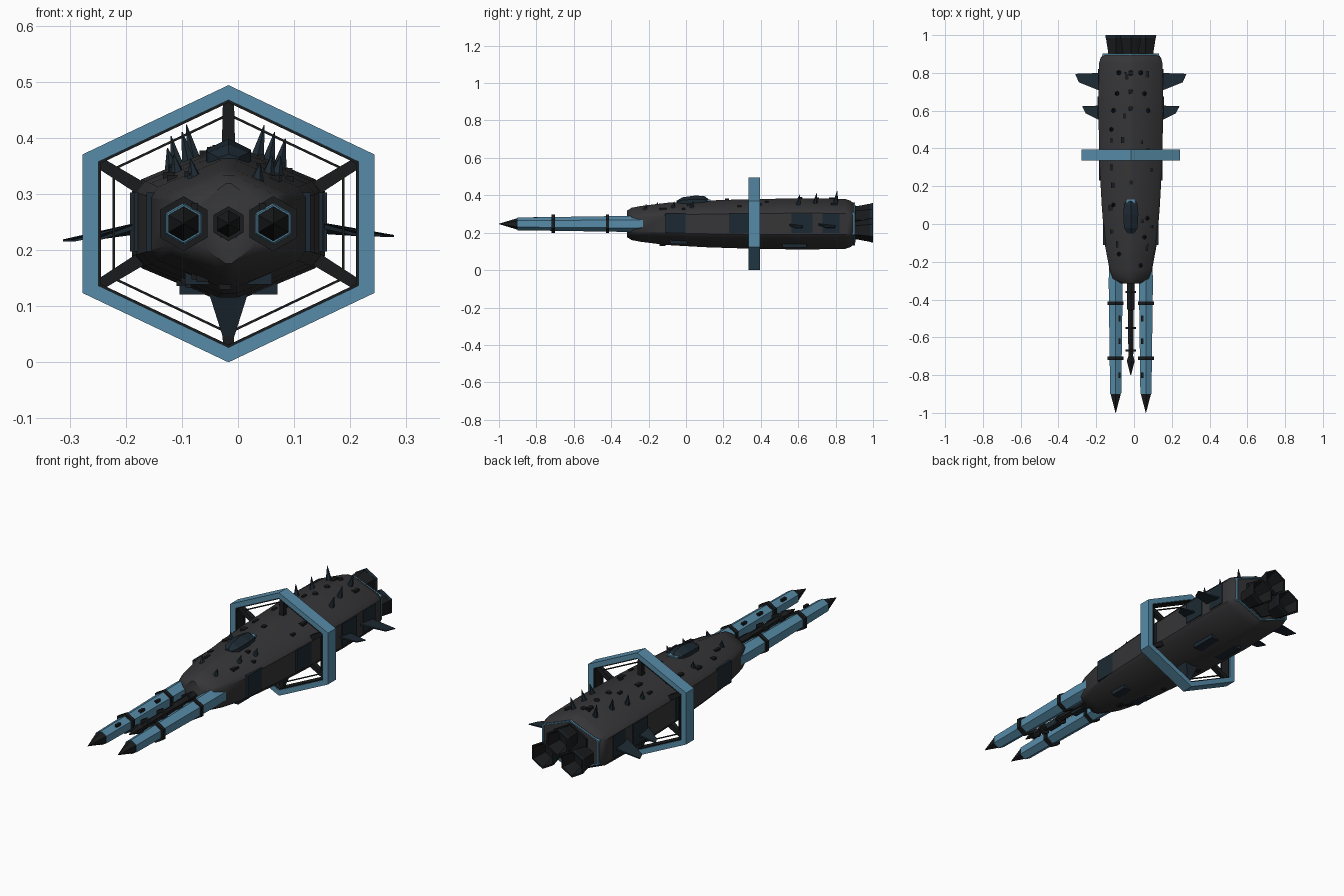
import bpy, bmesh, math, random
from mathutils import Vector

if "Cube" in bpy.data.objects:
    bpy.data.objects.remove(bpy.data.objects["Cube"])

random.seed(4)
CX, CZ = -0.017, 0.247   # main axis of the ship


def mat(name, c):
    m = bpy.data.materials.new(name)
    m.diffuse_color = (*c, 1)
    m.use_nodes = True
    m.node_tree.nodes["Principled BSDF"].inputs["Base Color"].default_value = m.diffuse_color
    return m


HULL = mat("hull_grey", (0.036, 0.036, 0.039))
BLUE = mat("steel_blue", (0.095, 0.26, 0.39))
NAVY = mat("dark_navy", (0.012, 0.022, 0.032))
BLACK = mat("black", (0.01, 0.011, 0.012))


def make(name, verts, faces, m, smooth=None):
    me = bpy.data.meshes.new(name)
    me.from_pydata([tuple(v) for v in verts], [], faces)
    bm = bmesh.new()
    bm.from_mesh(me)
    bmesh.ops.recalc_face_normals(bm, faces=bm.faces)
    bm.to_mesh(me)
    bm.free()
    ob = bpy.data.objects.new(name, me)
    bpy.context.collection.objects.link(ob)
    me.materials.append(m)
    if smooth:
        bpy.context.view_layer.objects.active = ob
        ob.select_set(True)
        bpy.ops.object.shade_smooth_by_angle(angle=math.radians(smooth))
        ob.select_set(False)
    return ob


def hexagon(w, h, cut=0):
    """Pointed-top hexagon with half width w, half height h; cut trims corners."""
    p = [Vector((w * math.cos(math.radians(90 + 60 * k)) / 0.866,
                 h * math.sin(math.radians(90 + 60 * k)))) for k in range(6)]
    if not cut:
        return p
    return [q for k in range(6) for q in (p[k].lerp(p[k - 1], cut), p[k].lerp(p[(k + 1) % 6], cut))]


def loft(name, sections, m, x=0, z=0, cut=0, smooth=None, closed=False):
    """Skin hexagons (y, half width, half height) along y; closed joins last to first."""
    verts, faces = [], []
    for y, w, h in sections:
        verts += [(CX + x + p.x, y, CZ + z + p.y) for p in hexagon(w, h, cut)]
    n, s = (12 if cut else 6), len(sections)
    for i in range(s if closed else s - 1):
        for k in range(n):
            a, b, j = i * n, ((i + 1) % s) * n, (k + 1) % n
            faces.append((a + k, a + j, b + j, b + k))
    if not closed:
        faces += [tuple(range(n)), tuple(range((s - 1) * n, s * n))]
    return make(name, verts, faces, m, smooth)


def tube(name, sections, m, x=0, z=0):
    """Regular hexagonal tube from (y, radius) pairs."""
    return loft(name, [(y, r * 0.866, r) for y, r in sections], m, x, z)


def hex_ring(name, y0, y1, w, h, t, m):
    k = 1 - t / w
    return loft(name, [(y0, w, h), (y1, w, h), (y1, w * k, h * k), (y0, w * k, h * k)], m, closed=True)


def box(name, x, y, z, sx, sy, sz, m):
    v = [(CX + x + a * sx / 2, y + b * sy / 2, z + c * sz / 2)
         for a in (-1, 1) for b in (-1, 1) for c in (-1, 1)]
    f = [(0, 1, 3, 2), (4, 5, 7, 6), (0, 1, 5, 4), (2, 3, 7, 6), (0, 2, 6, 4), (1, 3, 7, 5)]
    return make(name, v, f, m)


def rod(name, a, b, r0, r1, m, n=4):
    """Tapered bar from a to b (x relative to the axis)."""
    a, b = (Vector((CX + p[0], p[1], p[2])) for p in (a, b))
    q = (b - a).to_track_quat('Z', 'Y')
    v = []
    for c, r in ((a, r0), (b, r1)):
        for k in range(n):
            t = 2 * math.pi * (k + 0.5) / n
            v.append(c + q @ Vector((r * math.cos(t), r * math.sin(t), 0)))
    f = [(k, (k + 1) % n, n + (k + 1) % n, n + k) for k in range(n)]
    return make(name, v, f + [tuple(range(n)), tuple(range(n, 2 * n))], m)


# main hull
SEC = [(-0.315, 0.05, 0.075), (-0.29, 0.095, 0.091), (-0.24, 0.113, 0.101), (-0.1, 0.139, 0.119),
       (0.1, 0.154, 0.131), (0.3, 0.165, 0.138), (0.6, 0.172, 0.144), (0.85, 0.168, 0.141),
       (0.88, 0.16, 0.13), (0.895, 0.148, 0.117)]
loft("hull", SEC, HULL, cut=0.1, smooth=35)


def size_at(y):
    for (y0, w0, h0), (y1, w1, h1) in zip(SEC, SEC[1:]):
        if y <= y1:
            t = (y - y0) / (y1 - y0)
            return w0 + t * (w1 - w0), h0 + t * (h1 - h0)
    return SEC[-1][1:]


def top(x, y):
    w, h = size_at(y)
    return min(h * 0.95, h * (1 - 0.5 * abs(x) / w))


# rear plate, trim and three flared engine bells
tube("rear_plate", [(0.89, 0.10), (0.905, 0.10)], BLACK)
hex_ring("rear_trim", 0.885, 0.903, 0.15, 0.115, 0.008, BLUE)
for i, (x, z) in enumerate([(0, 0.046), (-0.078, -0.034), (0.078, -0.034)]):
    tube(f"engine_bell_{i}", [(0.88, 0.046), (0.92, 0.05), (1.0, 0.065), (1.0, 0.057), (0.93, 0.04)],
         BLACK, x, z)
    loft(f"engine_lip_{i}", [(0.985, 0.0548, 0.0633), (1.0, 0.0569, 0.0657), (1.0, 0.053, 0.0612),
                             (0.985, 0.051, 0.059)], NAVY, x, z, closed=True)

# large hexagonal ring with lining and inner wire frame
hex_ring("ring", 0.335, 0.395, 0.26, 0.247, 0.028, BLUE)
hex_ring("ring_lining", 0.34, 0.39, 0.233, 0.2214, 0.006, BLACK)
hex_ring("ring_wire", 0.361, 0.369, 0.207, 0.197, 0.005, BLACK)

# radial struts from hull to ring
for k, (o, i) in enumerate(zip(hexagon(0.232, 0.22), hexagon(0.155, 0.125))):
    rod(f"ring_strut_{k}", (i.x, 0.365, CZ + i.y), (o.x, 0.365, CZ + o.y), 0.017, 0.014, BLACK)
rod("belly_pylon", (0, 0.365, 0.125), (0, 0.365, 0.04), 0.05, 0.012, NAVY)

# twin forward cannons
for s in (-1, 1):
    side = "left" if s < 0 else "right"
    x = s * 0.08
    tube(f"cannon_{side}", [(-0.22, 0.04), (-0.3, 0.043), (-0.9, 0.034)], BLUE, x)
    tube(f"cannon_tip_{side}", [(-0.9, 0.031), (-1.0, 0.001)], BLACK, x)
    for y in (-0.42, -0.71):
        tube(f"cannon_band_{side}", [(y - 0.009, 0.049), (y + 0.009, 0.049)], BLACK, x)
    for y in (-0.5, -0.62, -0.8):
        box(f"cannon_clip_{side}", x - s * 0.02, y, CZ + 0.031, 0.012, 0.03, 0.012, BLACK)

# central probe
tube("probe", [(-0.28, 0.024), (-0.45, 0.022), (-0.46, 0.016), (-0.7, 0.015)], BLACK)
tube("probe_tip", [(-0.69, 0.012), (-0.725, 0.024), (-0.8, 0.002)], BLACK)
for y in (-0.36, -0.55, -0.67):
    tube("probe_band", [(y - 0.006, 0.031), (y + 0.006, 0.031)], BLACK)
for y in (-0.42, -0.6):
    box("probe_module", 0, y, CZ - 0.01, 0.03, 0.07, 0.03, NAVY)

# cockpit canopy
loft("cockpit", [(-0.05, 0.018, 0.012), (-0.02, 0.036, 0.03), (0.05, 0.04, 0.04), (0.1, 0.036, 0.036),
                 (0.132, 0.02, 0.012)], NAVY, 0, 0.112)
box("cockpit_sill", 0, 0.115, CZ + 0.125, 0.05, 0.03, 0.012, BLUE)

# side armour panels and swept fins
for s in (-1, 1):
    side = "left" if s < 0 else "right"
    for y, l in ((-0.055, 0.11), (0.285, 0.11), (0.62, 0.11), (0.775, 0.09)):
        box(f"armour_panel_{side}", s * (size_at(y)[0] - 0.003), y, CZ + 0.003, 0.014, l, 0.105, NAVY)
    for y, l, tip in ((0.75, 0.10, 0.295), (0.585, 0.085, 0.258)):
        zt = CZ - 0.022 if s > 0 else CZ - 0.03
        v = []
        for d in (-1, 1):
            t = 0.005 * d
            v += [(CX + s * 0.15, y - l / 2, CZ + t), (CX + s * 0.15, y + l / 2, CZ - 0.012 + t),
                  (CX + s * (tip - 0.0), y + l * 0.45, zt + t * 0.4),
                  (CX + s * (tip - 0.02), y + l * 0.0, zt + t * 0.4)]
        make(f"fin_{side}", v, [(0, 1, 2, 3), (4, 5, 6, 7), (0, 1, 5, 4), (1, 2, 6, 5),
                                (2, 3, 7, 6), (3, 0, 4, 7)], NAVY)
    # belly modules
    box(f"belly_box_{side}", s * 0.062, 0.58, 0.135, 0.05, 0.13, 0.028, NAVY)
    box(f"belly_panel_{side}", s * 0.055, -0.04, 0.151, 0.045, 0.09, 0.025, NAVY)

# back spikes leaning outward: x, y, length
for x, y, l in [(-0.06, 0.80, 0.06), (-0.07, 0.69, 0.05), (-0.09, 0.60, 0.05), (-0.10, 0.5, 0.035),
                (0.05, 0.80, 0.055), (0.07, 0.69, 0.05), (0.09, 0.60, 0.045), (0.085, 0.03, 0.03),
                (0.07, -0.07, 0.03), (-0.09, 0.1, 0.03), (-0.06, -0.16, 0.03), (0.05, -0.22, 0.025)]:
    z = CZ + top(x, y)
    rod("spike", (x, y, z - 0.01), (x * (1 + 0.25 * l / abs(x)), y + 0.008, z + l), 0.015, 0.001, NAVY, 6)

# dorsal studs and scattered surface details
for y in (0.61, 0.7, 0.8):
    rod("dorsal_stud", (0, y, CZ + top(0, y) - 0.01), (0, y, CZ + top(0, y) + 0.006), 0.017, 0.012, BLACK, 8)
for i in range(34):
    x, y = random.uniform(-0.11, 0.11), random.uniform(-0.22, 0.84)
    if abs(x) < 0.05 and -0.08 < y < 0.16:
        continue
    up = -1 if i % 4 == 0 else 1
    box("hull_detail", x, y, CZ + up * top(x, y), random.uniform(0.01, 0.022),
        random.uniform(0.012, 0.035), 0.014, BLACK)
